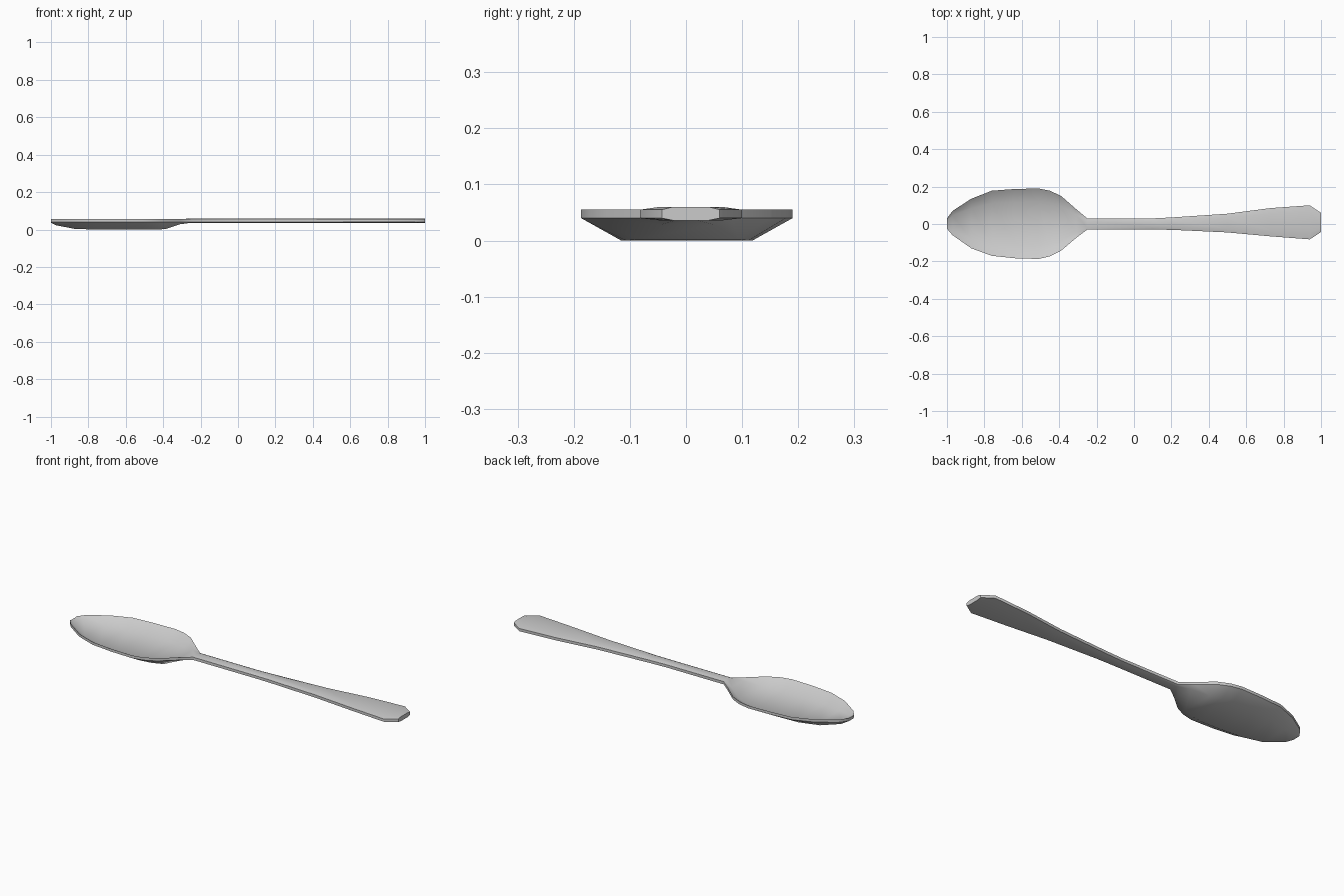
import bpy, bmesh, math

if "Cube" in bpy.data.objects:
    bpy.data.objects.remove(bpy.data.objects["Cube"])

RIM_TOP, RIM_LOW = 0.055, 0.04

# Stations along the length: x, y min, y max, underside z, upper face z
bowl = [
    (-1.00, -0.025, 0.03, 0.036, 0.052), (-0.97, -0.06, 0.07, 0.022, 0.040),
    (-0.87, -0.13, 0.135, 0.003, 0.020), (-0.76, -0.17, 0.178, 0.0, 0.015),
    (-0.64, -0.183, 0.187, 0.0, 0.015), (-0.51, -0.187, 0.19, 0.0, 0.015),
    (-0.45, -0.173, 0.178, 0.0, 0.016), (-0.39, -0.143, 0.15, 0.002, 0.022),
    (-0.31, -0.075, 0.08, 0.028, 0.048),
]
handle = [
    (-0.25, -0.03, 0.03, 0.036, 0.06), (0.10, -0.03, 0.03, 0.036, 0.06),
    (0.20, -0.031, 0.035, 0.036, 0.06), (0.50, -0.045, 0.055, 0.036, 0.06),
    (0.73, -0.066, 0.085, 0.036, 0.06), (0.94, -0.082, 0.10, 0.036, 0.06),
    (1.00, -0.043, 0.06, 0.036, 0.06),
]


def section(x, y0, y1, under, upper):
    """Eight-sided cross-section with a vertical rim on each side."""
    c, w = (y0 + y1) / 2, (y1 - y0) / 2
    f = 0.62
    return [(x, y0, RIM_LOW), (x, c - f * w, under), (x, c + f * w, under),
            (x, y1, RIM_LOW), (x, y1, RIM_TOP), (x, c + f * w, upper),
            (x, c - f * w, upper), (x, y0, RIM_TOP)]


# Spoon: bowl and handle lofted as one continuous shell
bm = bmesh.new()
rings = [[bm.verts.new(p) for p in section(*s)] for s in bowl + handle]
for a, b in zip(rings, rings[1:]):
    for i in range(8):
        j = (i + 1) % 8
        bm.faces.new((a[i], a[j], b[j], b[i]))
bm.faces.new(rings[0])
bm.faces.new(rings[-1])
bmesh.ops.recalc_face_normals(bm, faces=bm.faces)
mesh = bpy.data.meshes.new("spoon")
bm.to_mesh(mesh)
bm.free()
spoon = bpy.data.objects.new("spoon", mesh)
bpy.context.collection.objects.link(spoon)

# Smooth bowl, crisp rim
bpy.context.view_layer.objects.active = spoon
spoon.select_set(True)
bpy.ops.object.shade_smooth_by_angle(angle=math.radians(40))
